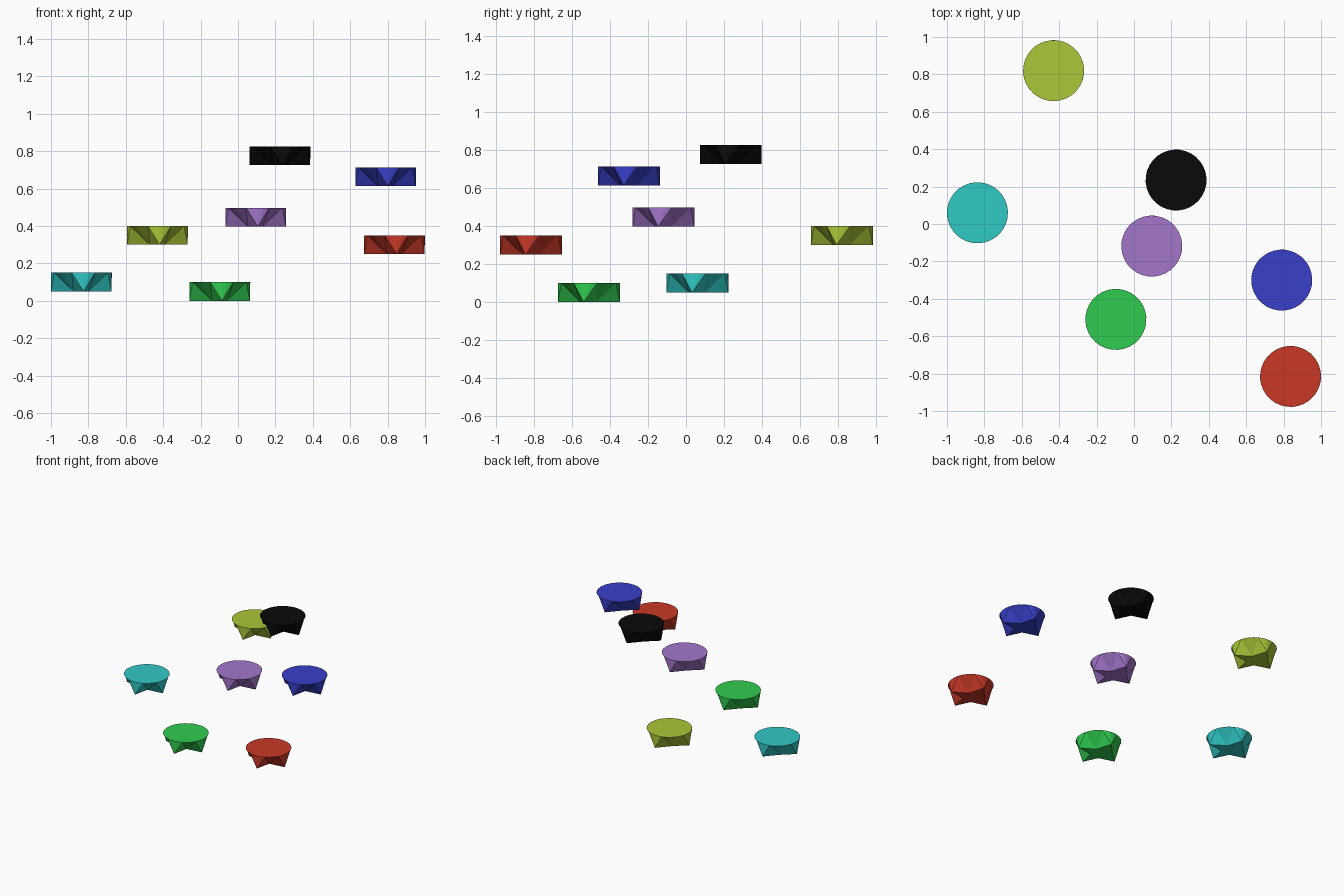
import bpy, bmesh
from math import cos, sin, radians

if "Cube" in bpy.data.objects:
    bpy.data.objects.remove(bpy.data.objects["Cube"])

R, H, N = 0.163, 0.1, 32
# bottom outline: (angle in degrees, fraction of radius), tips and notches
STAR = [(-86, 1), (-51, 0.35), (-10, 1), (38, 0.4), (85, 1), (135, 0.6), (185, 1), (230, 0.4)]


def make_disc(name, x, y, z, color):
    bm = bmesh.new()
    start = STAR[0][0]
    angles = [start + 360 * i / N for i in range(N)]
    top = [bm.verts.new((R * cos(radians(a)), R * sin(radians(a)), H)) for a in angles]
    low = [bm.verts.new((R * f * cos(radians(a)), R * f * sin(radians(a)), 0)) for a, f in STAR]
    bm.faces.new(top)
    bm.faces.new(low[::-1])
    # folded wall between the round top and the star-shaped underside
    low_angles = [a for a, _ in STAR] + [start + 360]
    j = 0
    for i in range(N):
        mid = angles[i] + 180 / N
        while j < len(STAR) and mid > (low_angles[j] + low_angles[j + 1]) / 2:
            bm.faces.new((top[i], low[j], low[(j + 1) % len(STAR)]))
            j += 1
            if j == len(STAR):
                break
        bm.faces.new((low[j % len(STAR)], top[(i + 1) % N], top[i]))
    bmesh.ops.recalc_face_normals(bm, faces=bm.faces)
    mesh = bpy.data.meshes.new(name)
    bm.to_mesh(mesh)
    bm.free()
    mat = bpy.data.materials.new(name + "_color")
    mat.diffuse_color = (*color, 1)
    mat.use_nodes = True
    mat.node_tree.nodes["Principled BSDF"].inputs["Base Color"].default_value = mat.diffuse_color
    mesh.materials.append(mat)
    ob = bpy.data.objects.new(name, mesh)
    ob.location = (x, y, z)
    bpy.context.collection.objects.link(ob)


# floating discs
make_disc("lime_disc", -0.43, 0.82, 0.30, (0.40, 0.58, 0.04))
make_disc("teal_disc", -0.837, 0.06, 0.05, (0.03, 0.58, 0.56))
make_disc("black_disc", 0.225, 0.235, 0.725, (0.003, 0.003, 0.003))
make_disc("purple_disc", 0.095, -0.118, 0.397, (0.37, 0.18, 0.60))
make_disc("blue_disc", 0.79, -0.30, 0.613, (0.04, 0.05, 0.58))
make_disc("green_disc", -0.097, -0.51, 0.0, (0.03, 0.60, 0.08))
make_disc("red_disc", 0.837, -0.815, 0.25, (0.58, 0.04, 0.02))
